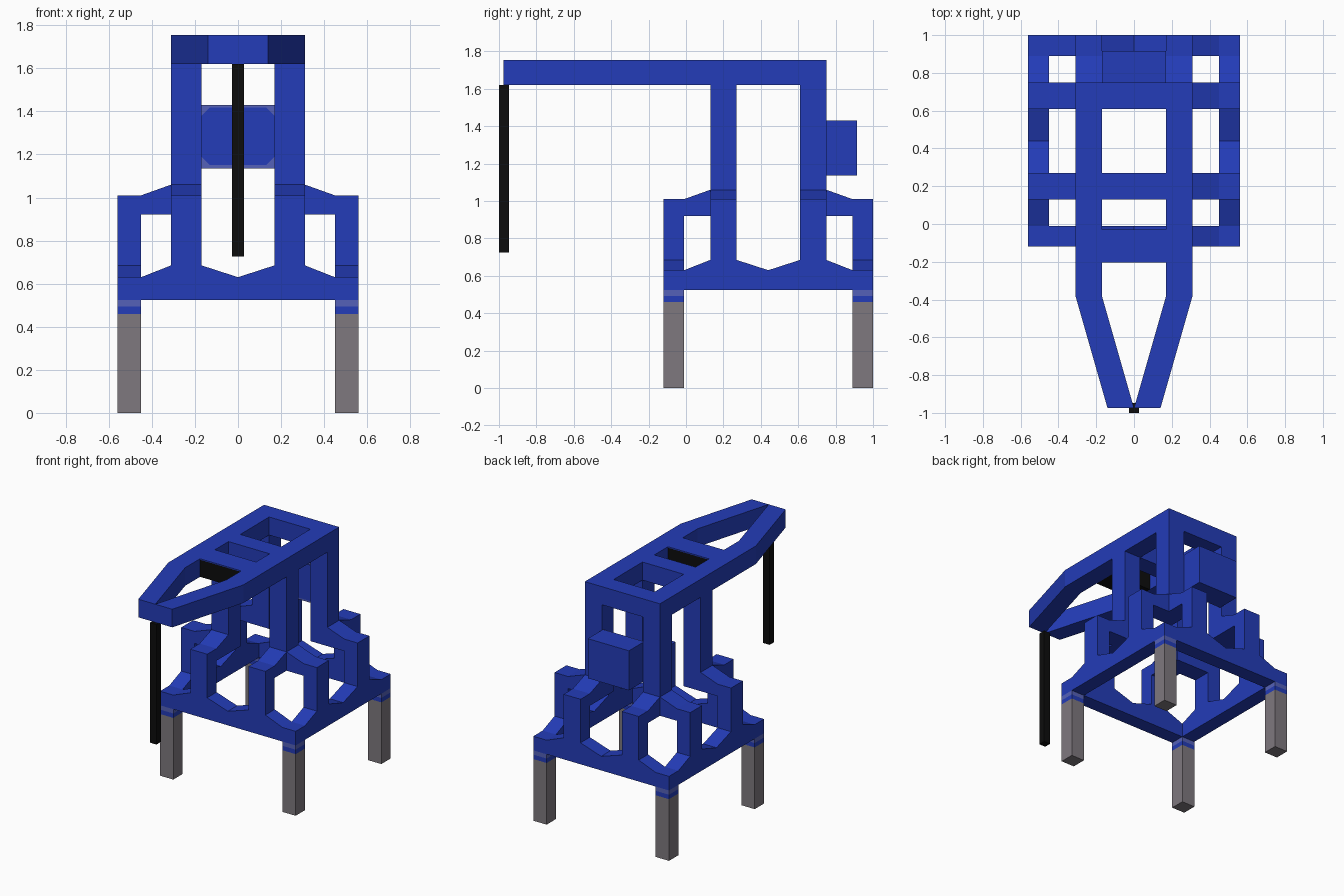
import bpy, bmesh, math
from mathutils import Matrix, Vector

if "Cube" in bpy.data.objects:
    bpy.data.objects.remove(bpy.data.objects["Cube"])

CY = 0.44  # centre of the square portal base along y


def material(name, rgb):
    m = bpy.data.materials.new(name)
    m.diffuse_color = (*rgb, 1)
    m.use_nodes = True
    m.node_tree.nodes["Principled BSDF"].inputs["Base Color"].default_value = m.diffuse_color
    return m


BLUE = material("crane blue", (0.017, 0.045, 0.48))
PALE = material("pale blue", (0.09, 0.12, 0.48))
GREY = material("leg grey", (0.21, 0.19, 0.21))
BLACK = material("black", (0.004, 0.004, 0.004))


def prism(name, pts, axis, lo, hi, mat, matrix=None):
    """Extrude a closed 2D profile along an axis from lo to hi."""
    place = {"x": lambda a, b: (lo, a, b), "y": lambda a, b: (a, lo, b), "z": lambda a, b: (a, b, lo)}[axis]
    bm = bmesh.new()
    face = bm.faces.new([bm.verts.new(place(a, b)) for a, b in pts])
    out = bmesh.ops.extrude_face_region(bm, geom=[face])
    shift = Vector([hi - lo if c == axis else 0 for c in "xyz"])
    bmesh.ops.translate(bm, vec=shift, verts=[v for v in out["geom"] if isinstance(v, bmesh.types.BMVert)])
    if matrix:
        bm.transform(matrix)
    bmesh.ops.recalc_face_normals(bm, faces=bm.faces)
    me = bpy.data.meshes.new(name)
    bm.to_mesh(me)
    bm.free()
    me.materials.append(mat)
    ob = bpy.data.objects.new(name, me)
    bpy.context.collection.objects.link(ob)
    return ob


def box(name, x, y, z, mat, matrix=None):
    return prism(name, [(x[0], y[0]), (x[1], y[0]), (x[1], y[1]), (x[0], y[1])], "z", z[0], z[1], mat, matrix)


# Portal base: four identical sides turned about the base centre
beam = [(-.56, .525), (.45, .525), (.45, .63), (.31, .685), (.17, .685), (0, .63),
        (-.17, .685), (-.31, .685), (-.45, .63), (-.56, .63)]
arm = [(-.56, .685), (-.56, 1.01), (-.45, 1.01), (-.31, 1.06), (-.31, .92), (-.45, .92), (-.45, .685)]
for i in range(4):
    turn = Matrix.Translation((0, CY, 0)) @ Matrix.Rotation(i * math.pi / 2, 4, "Z")
    prism("base_beam", beam, "y", -.56, -.45, BLUE, turn)
    for lo, hi in ((-.31, -.17), (.17, .31)):
        prism("bracket_arm", arm, "x", lo, hi, BLUE, turn)
    # Tall column, and corner leg with its coloured bands
    box("column", (.17, .31), (.17, .31), (.92, 1.62), BLUE, turn)
    corner = ((.45, .56), (.45, .56))
    box("leg", *corner, (0, .46), GREY, turn)
    box("leg_collar", *corner, (.46, .493), BLUE, turn)
    box("leg_band", *corner, (.493, .525), PALE, turn)

# Boom: two rails tapering to the tip, joined by cross beams
rail = [(.31, .75), (.17, .75), (.17, -.38), (0, -.975), (.14, -.975), (.31, -.38)]
for s in (-1, 1):
    prism("boom_rail", [(s * x, y) for x, y in rail], "z", 1.62, 1.755, BLUE)
box("rear_cross_beam", (-.17, .17), (.61, .75), (1.62, 1.755), BLUE)
box("middle_cross_beam", (-.17, .17), (.13, .27), (1.62, 1.755), BLUE)
box("front_cross_beam", (-.17, .17), (-.205, -.03), (1.62, 1.747), BLACK)
box("front_cross_beam_cover", (-.17, .17), (-.205, -.03), (1.747, 1.755), BLUE)

# Machinery box behind the rear columns, with an eight-sided front panel
box("machinery_box", (-.17, .17), (.74, .915), (1.135, 1.43), BLUE)
box("machinery_box_edge", (-.17, .17), (.735, .74), (1.135, 1.43), PALE)
x, lo, hi, c = .17, 1.15, 1.418, .04
panel = [(-x, lo + c), (-x + c, lo), (x - c, lo), (x, lo + c), (x, hi - c), (x - c, hi), (-x + c, hi), (-x, hi - c)]
prism("machinery_panel", panel, "y", .73, .735, BLUE)

# Hanging hoist line under the boom tip
box("hoist_line", (-.027, .027), (-1, -.947), (.725, 1.62), BLACK)
